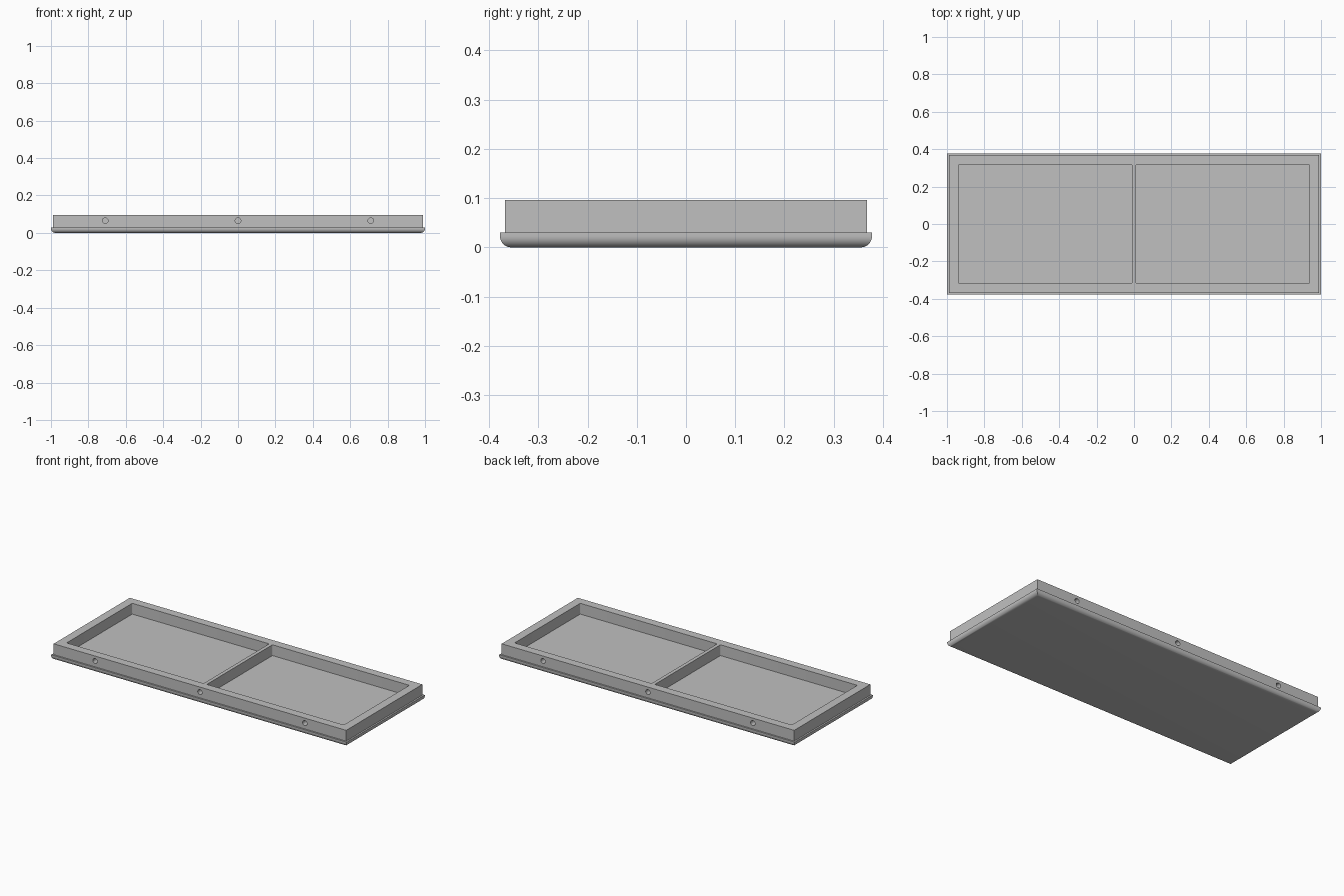
import bpy
import bmesh
from math import radians
from mathutils import Matrix, Vector

default = bpy.data.objects.get("Cube")
if default:
    bpy.data.objects.remove(default, do_unlink=True)

grey = bpy.data.materials.new("plain grey")
grey.use_nodes = True
colour = (0.53, 0.53, 0.53, 1)
grey.diffuse_color = colour
grey.node_tree.nodes["Principled BSDF"].inputs["Base Color"].default_value = colour

BASE_TOP, TOP = 0.03, 0.096


def new_box(bm, low, high):
    low, high = Vector(low), Vector(high)
    place = Matrix.Translation((low + high) / 2) @ Matrix.Diagonal((*(high - low), 1))
    bmesh.ops.create_cube(bm, size=1, matrix=place)


def finish(name, bm):
    bmesh.ops.recalc_face_normals(bm, faces=bm.faces)
    mesh = bpy.data.meshes.new(name)
    bm.to_mesh(mesh)
    bm.free()
    mesh.materials.append(grey)
    obj = bpy.data.objects.new(name, mesh)
    bpy.context.collection.objects.link(obj)
    return obj


# Base slab with rounded bottom edges and a raised, stepped-in block
bm = bmesh.new()
new_box(bm, (-1, -0.378, 0), (1, 0.378, BASE_TOP))
bottom = [e for e in bm.edges if all(v.co.z < 0.001 for v in e.verts)]
bmesh.ops.bevel(bm, geom=bottom, offset=0.023, segments=8, profile=0.5, affect='EDGES')
bm.normal_update()
top = max(bm.faces, key=lambda f: f.calc_center_median().z)
bmesh.ops.inset_region(bm, faces=[top], thickness=0.014)
raised = bmesh.ops.extrude_face_region(bm, geom=[top])["geom"]
bmesh.ops.translate(bm, vec=(0, 0, TOP - BASE_TOP),
                    verts=[g for g in raised if isinstance(g, bmesh.types.BMVert)])
bmesh.ops.delete(bm, geom=[f for f in [top] if f.is_valid], context='FACES')
tray = finish("tray", bm)

# Pocket cutters with slightly rounded corners
bm = bmesh.new()
for x0, x1 in ((-0.938, -0.011), (0.011, 0.938)):
    new_box(bm, (x0, -0.317, BASE_TOP), (x1, 0.317, 0.2))
upright = [e for e in bm.edges if abs(e.verts[0].co.z - e.verts[1].co.z) > 0.1]
bmesh.ops.bevel(bm, geom=upright, offset=0.005, segments=4, profile=0.5, affect='EDGES')
pockets = finish("pocket_cutter", bm)

# Blind screw hole cutters along the front and back walls
bm = bmesh.new()
for x in (-0.71, 0, 0.71):
    for side in (-1, 1):
        place = Matrix.Translation((x, side * 0.364, 0.065)) @ Matrix.Rotation(radians(90), 4, 'X')
        bmesh.ops.create_cone(bm, cap_ends=True, segments=32, radius1=0.015,
                              radius2=0.015, depth=0.06, matrix=place)
holes = finish("hole_cutter", bm)

# Cut the tray, then discard the cutters
bpy.ops.object.select_all(action='DESELECT')
bpy.context.view_layer.objects.active = tray
tray.select_set(True)
for cutter in (pockets, holes):
    cutter.hide_render = True
    cut = tray.modifiers.new(cutter.name, 'BOOLEAN')
    cut.operation = 'DIFFERENCE'
    cut.solver = 'EXACT'
    cut.object = cutter
    bpy.ops.object.modifier_apply(modifier=cut.name)
    bpy.data.objects.remove(cutter, do_unlink=True)
bpy.ops.object.shade_smooth_by_angle(angle=radians(30))
